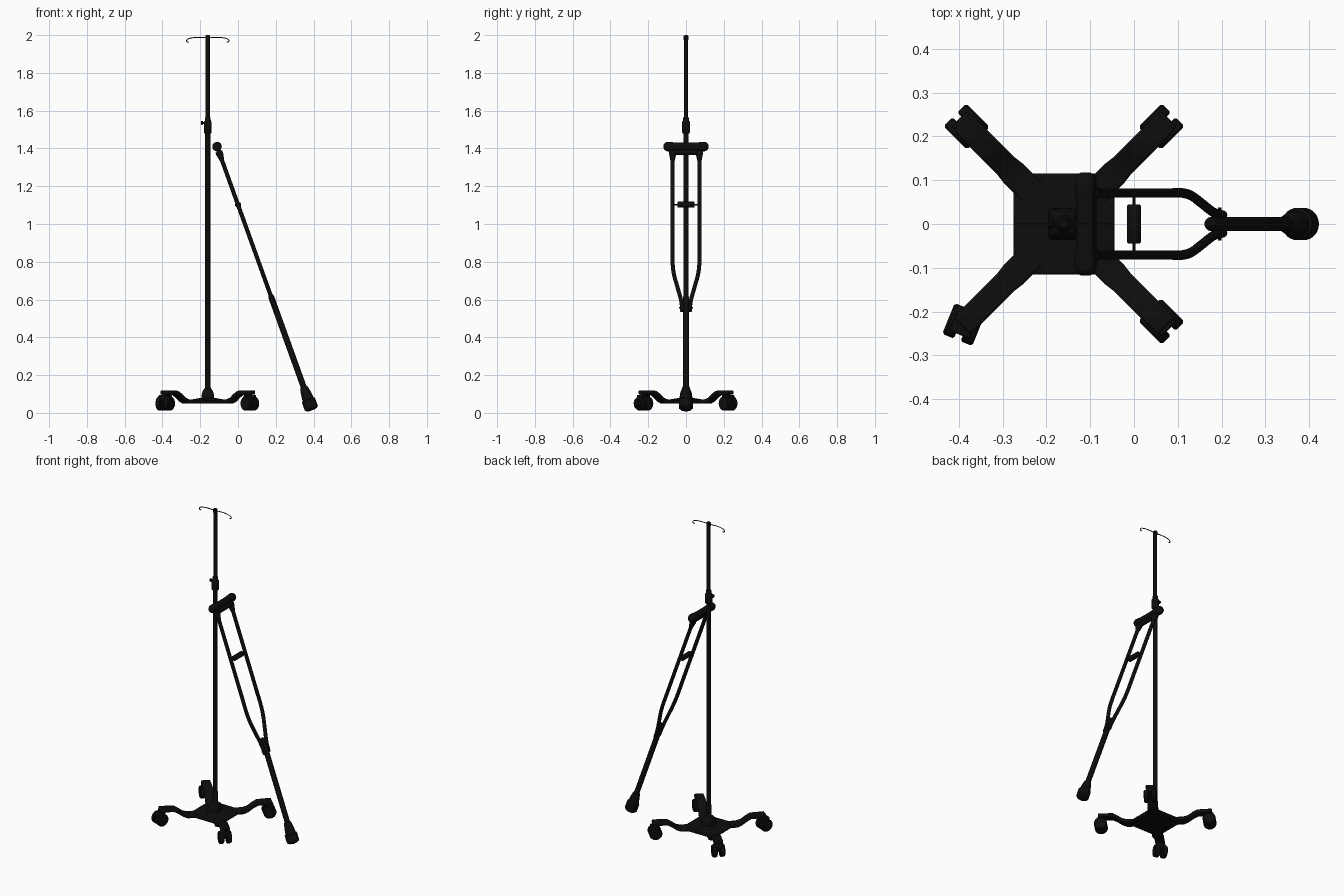
import bpy, bmesh, math
from mathutils import Vector, Matrix

cube = bpy.data.objects.get("Cube")
if cube:
    bpy.data.objects.remove(cube, do_unlink=True)

black = bpy.data.materials.new("near_black")
black.use_nodes = True
black.diffuse_color = (0.004, 0.004, 0.004, 1)
black.node_tree.nodes["Principled BSDF"].inputs["Base Color"].default_value = (0.004, 0.004, 0.004, 1)

PX = -0.16                      # stand centre
AXIS = Vector((-0.339, 0, 0.941)).normalized()   # crutch direction, foot to top
FOOT = Vector((0.388, 0, 0.025))
SIDE = Vector((0, 1, 0))


def finish(name, bm, bevel=0):
    bmesh.ops.recalc_face_normals(bm, faces=bm.faces[:])
    me = bpy.data.meshes.new(name)
    bm.to_mesh(me)
    bm.free()
    me.materials.append(black)
    ob = bpy.data.objects.new(name, me)
    bpy.context.collection.objects.link(ob)
    if bevel:
        mod = ob.modifiers.new("Bevel", "BEVEL")
        mod.width, mod.segments = bevel, 2
    bpy.ops.object.select_all(action="DESELECT")
    ob.select_set(True)
    bpy.context.view_layer.objects.active = ob
    bpy.ops.object.shade_smooth_by_angle(angle=math.radians(40))
    return ob


def lathe(name, origin, axis, profile, sides=24):
    """Closed solid of revolution; profile holds (distance, radius) pairs."""
    rot = Vector(axis).to_track_quat("Z", "Y").to_matrix().to_4x4()
    place = Matrix.Translation(origin) @ rot
    bm = bmesh.new()
    rings = []
    for h, r in profile:
        angles = [math.tau * i / sides for i in range(sides)]
        rings.append([bm.verts.new(place @ Vector((r * math.cos(a), r * math.sin(a), h))) for a in angles])
    for a, b in zip(rings, rings[1:]):
        for i in range(sides):
            j = (i + 1) % sides
            bm.faces.new((a[i], a[j], b[j], b[i]))
    bm.faces.new(rings[0][::-1])
    bm.faces.new(rings[-1])
    return finish(name, bm)


def rod(name, a, b, r, sides=16):
    a, b = Vector(a), Vector(b)
    return lathe(name, a, b - a, [(0, r), ((b - a).length, r)], sides)


def tube(name, points, r):
    """Smooth tube through a list of points."""
    cu = bpy.data.curves.new(name, "CURVE")
    cu.dimensions = "3D"
    cu.bevel_depth, cu.bevel_resolution, cu.resolution_u = r, 3, 6
    cu.use_fill_caps = True
    sp = cu.splines.new("BEZIER")
    sp.bezier_points.add(len(points) - 1)
    for bp, p in zip(sp.bezier_points, points):
        bp.co = p
        bp.handle_left_type = bp.handle_right_type = "AUTO"
    cu.materials.append(black)
    ob = bpy.data.objects.new(name, cu)
    bpy.context.collection.objects.link(ob)
    return ob


def box(name, place, size, bevel):
    bm = bmesh.new()
    bmesh.ops.create_cube(bm, size=1, matrix=place @ Matrix.Diagonal((*size, 1)))
    return finish(name, bm, bevel)


def stack(name, levels, bevel):
    """Square cross-sections stacked along z; levels hold (z, half width)."""
    bm = bmesh.new()
    rings = [[bm.verts.new((PX + sx * w, sy * w, z)) for sx, sy in ((-1, -1), (1, -1), (1, 1), (-1, 1))]
             for z, w in levels]
    for a, b in zip(rings, rings[1:]):
        for i in range(4):
            j = (i + 1) % 4
            bm.faces.new((a[i], a[j], b[j], b[i]))
    bm.faces.new(rings[0][::-1])
    bm.faces.new(rings[-1])
    return finish(name, bm, bevel)


# Stand base: shallow square plate with a raised hub
stack("base_plate", [(0.05, 0.108), (0.056, 0.115), (0.066, 0.115), (0.078, 0.045)], 0.004)
stack("base_hub", [(0.07, 0.036), (0.105, 0.031), (0.128, 0.021)], 0.006)

# Four wavy legs, each with a twin-wheel caster
LEG = [(0.10, 0.06), (0.165, 0.061), (0.19, 0.07), (0.22, 0.092), (0.245, 0.106), (0.33, 0.108)]
for qx, label_x in ((1, "left"), (-1, "right")):
    for qy, label_y in ((-1, "front"), (1, "back")):
        tag = f"{label_y}_{label_x}"
        turn = math.atan2(qy, qx)
        place = Matrix.Translation((PX, 0, 0)) @ Matrix.Rotation(turn, 4, "Z")
        bm = bmesh.new()
        rings = []
        for r, z in LEG:
            w = 0.031 if r < 0.17 else 0.0275
            rings.append([bm.verts.new(place @ Vector((r, sy * w, z + sz * 0.011)))
                          for sy, sz in ((-1, -1), (1, -1), (1, 1), (-1, 1))])
        for a, b in zip(rings, rings[1:]):
            for i in range(4):
                j = (i + 1) % 4
                bm.faces.new((a[i], a[j], b[j], b[i]))
        bm.faces.new(rings[0][::-1])
        bm.faces.new(rings[-1])
        finish("leg_" + tag, bm, 0.005)

        # One caster is swivelled a little
        swivel = 0.4 if tag == "front_right" else 0
        reach = 0.325 if swivel else 0.315
        caster = place @ Matrix.Translation((reach, 0, 0.05)) @ Matrix.Rotation(swivel, 4, "Z")
        axle = caster.to_3x3() @ SIDE
        for s, side in ((-1, "inner"), (1, "outer")):
            lathe(f"wheel_{side}_{tag}", caster @ Vector((0, s * 0.008, 0)), axle * s,
                  [(0, 0.034), (0.004, 0.038), (0.024, 0.038), (0.029, 0.033)], 28)
        rod("axle_" + tag, caster @ Vector((0, -0.03, 0)), caster @ Vector((0, 0.03, 0)), 0.01)
        rod("caster_stem_" + tag, caster @ Vector((0, 0, 0)), caster @ Vector((0, 0, 0.06)), 0.012)
        box("caster_cover_" + tag, caster @ Matrix.Translation((0, 0, 0.03)), (0.05, 0.05, 0.03), 0.005)

# Pole with its lower sleeve, height collar and knob
lathe("pole_sleeve", (PX, 0, 0.12), (0, 0, 1), [(0, 0.018), (0.015, 0.0155), (0.075, 0.0155), (0.08, 0.0135)])
rod("lower_pole", (PX, 0, 0.07), (PX, 0, 1.5), 0.0135, 24)
rod("upper_pole", (PX, 0, 1.45), (PX, 0, 1.995), 0.0115, 24)
lathe("height_collar", (PX, 0, 1.48), (0, 0, 1),
      [(0, 0.017), (0.005, 0.021), (0.06, 0.021), (0.066, 0.016), (0.085, 0.015)])
rod("collar_screw", (PX, 0, 1.535), (PX - 0.03, 0, 1.535), 0.005)
lathe("collar_knob", (PX - 0.024, 0, 1.535), (-1, 0, 0), [(0, 0.006), (0.003, 0.01), (0.01, 0.01), (0.013, 0.007)])
lathe("pole_cap", (PX, 0, 1.975), (0, 0, 1), [(0, 0.0125), (0.02, 0.0125), (0.025, 0.008)])

# Hanging hooks
for s, label in ((1, "left"), (-1, "right")):
    path = [(0, 1.985), (0.04, 1.988), (0.085, 1.985), (0.108, 1.977), (0.112, 1.967), (0.1, 1.962)]
    tube(f"hook_{label}", [(PX + s * x, 0, z) for x, z in path], 0.0025)


def on_crutch(s, y=0):
    return FOOT + AXIS * s + SIDE * y


# Crutch foot, shaft and rails
lathe("crutch_foot", FOOT, AXIS, [(-0.012, 0.015), (-0.008, 0.028), (0, 0.037), (0.045, 0.037),
                                  (0.05, 0.031), (0.085, 0.027), (0.115, 0.021), (0.12, 0.017)], 28)
lathe("crutch_shaft", FOOT, AXIS, [(0.08, 0.016), (0.625, 0.016), (0.635, 0.012), (0.64, 0.006)])
RAIL = [(0.545, 0.02), (0.60, 0.025), (0.68, 0.045), (0.76, 0.065), (0.82, 0.071), (0.9, 0.071), (1.44, 0.071)]
for s, label in ((1, "back"), (-1, "front")):
    tube("crutch_rail_" + label, [on_crutch(d, s * y) for d, y in RAIL], 0.011)
    lathe("rail_socket_" + label, on_crutch(1.395, s * 0.071), AXIS, [(0, 0.012), (0.035, 0.019), (0.05, 0.019)])

# Bolts that clamp the rails to the shaft
for d in (0.565, 0.61):
    rod("rail_bolt", on_crutch(d, -0.038), on_crutch(d, 0.038), 0.004, 8)

# Hand grip and its thin rod
rod("grip_rod", on_crutch(1.145, -0.07), on_crutch(1.145, 0.07), 0.003, 8)
lathe("hand_grip", on_crutch(1.145, -0.045), SIDE, [(0, 0.013), (0.004, 0.016), (0.086, 0.016), (0.09, 0.013)])

# Arm pad with swollen ends, resting on a cross bar
rod("pad_bar", on_crutch(1.44, -0.085), on_crutch(1.44, 0.085), 0.014)
HALF = [(0.118, 0.01), (0.112, 0.02), (0.1, 0.025), (0.085, 0.025), (0.06, 0.022), (0.02, 0.021)]
lathe("arm_pad", on_crutch(1.472), SIDE, [(-y, r) for y, r in HALF] + [(y, r) for y, r in reversed(HALF)])
